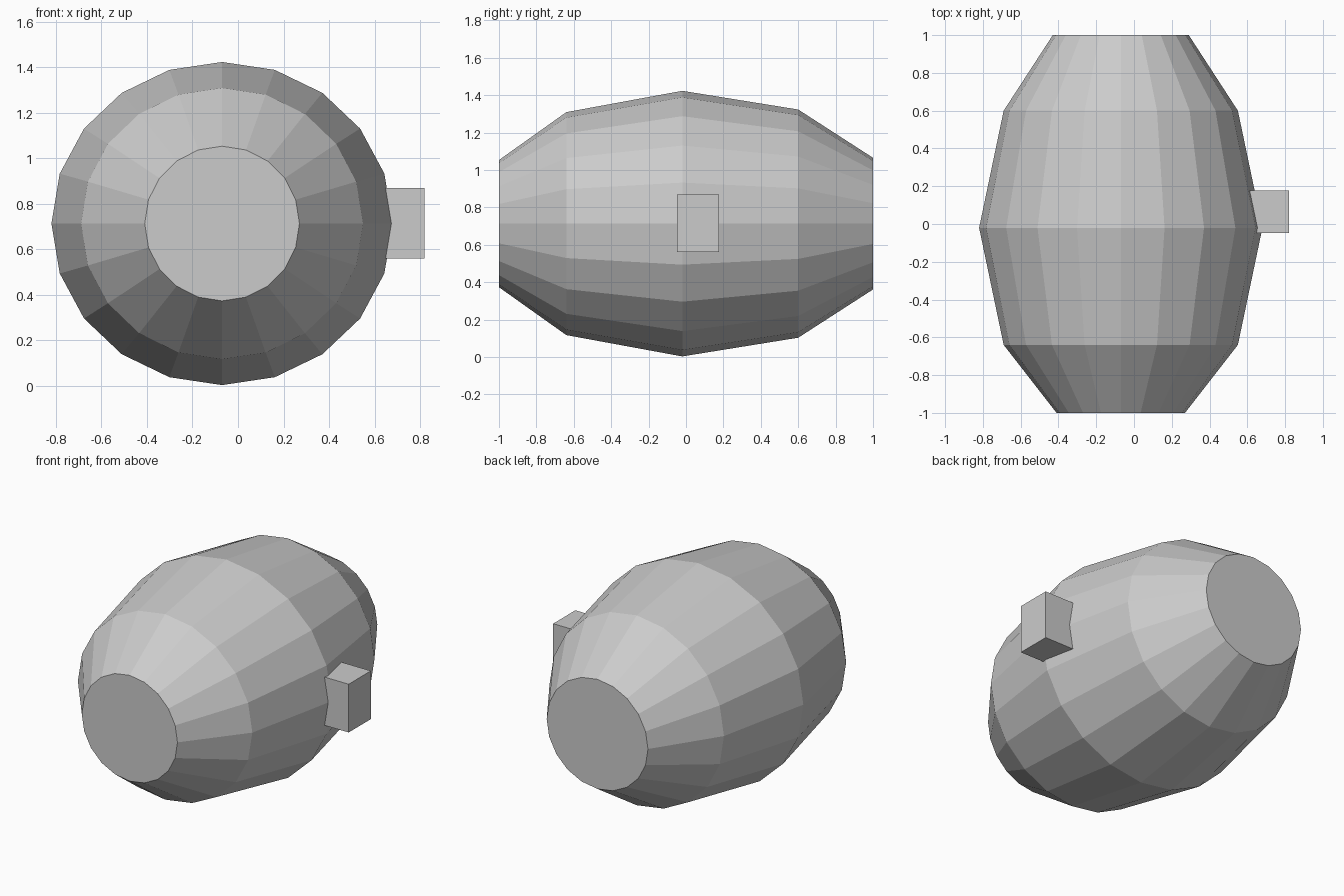
import bpy, bmesh
from math import sin, cos, tau

if "Cube" in bpy.data.objects:
    bpy.data.objects.remove(bpy.data.objects["Cube"])

SIDES = 20
CX, CZ = -0.07, 0.713
# barrel profile: (y, half width, half height)
RINGS = [(-1.0, 0.34, 0.34), (-0.64, 0.62, 0.596), (-0.02, 0.75, 0.71),
         (0.6, 0.62, 0.61), (1.0, 0.36, 0.352)]


def finish(name, bm):
    bmesh.ops.recalc_face_normals(bm, faces=bm.faces)
    mesh = bpy.data.meshes.new(name)
    bm.to_mesh(mesh)
    bm.free()
    obj = bpy.data.objects.new(name, mesh)
    bpy.context.collection.objects.link(obj)
    return obj


# faceted barrel body lying along y, with closed ends
bm = bmesh.new()
loops = [[bm.verts.new((CX + rx * sin(tau * i / SIDES), y, CZ + rz * cos(tau * i / SIDES)))
          for i in range(SIDES)] for y, rx, rz in RINGS]
for a, b in zip(loops, loops[1:]):
    for i in range(SIDES):
        j = (i + 1) % SIDES
        bm.faces.new((a[i], a[j], b[j], b[i]))
bm.faces.new(loops[0])
bm.faces.new(loops[-1])
finish("barrel_body", bm)

# block-shaped bung sunk into the right side
bm = bmesh.new()
bmesh.ops.create_cube(bm, size=1)
bmesh.ops.scale(bm, vec=(0.24, 0.225, 0.31), verts=bm.verts)
bmesh.ops.translate(bm, vec=(0.70, 0.065, 0.715), verts=bm.verts)
finish("bung", bm)
